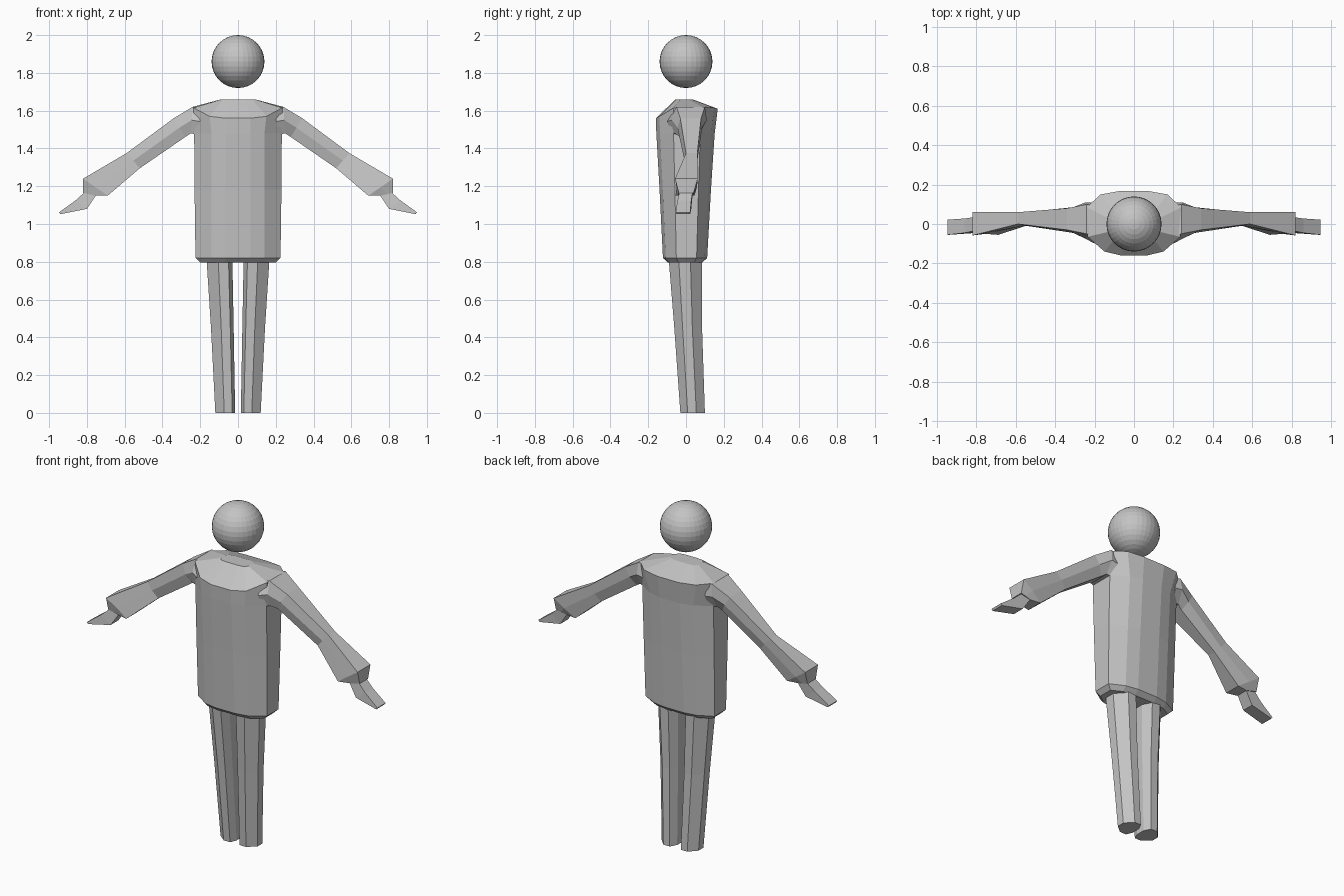
import bpy, bmesh

if "Cube" in bpy.data.objects:
    bpy.data.objects.remove(bpy.data.objects["Cube"])

grey = bpy.data.materials.new("plain grey")
grey.diffuse_color = (0.55, 0.55, 0.55, 1)
grey.use_nodes = True
grey.node_tree.nodes["Principled BSDF"].inputs["Base Color"].default_value = grey.diffuse_color


def finish(name, bm, mirror=False):
    """Turn a bmesh into a flat shaded object, optionally mirrored in x."""
    bmesh.ops.recalc_face_normals(bm, faces=bm.faces)
    mesh = bpy.data.meshes.new(name)
    bm.to_mesh(mesh)
    bm.free()
    mesh.materials.append(grey)
    ob = bpy.data.objects.new(name, mesh)
    bpy.context.collection.objects.link(ob)
    if mirror:
        ob.modifiers.new("mirror", 'MIRROR').use_mirror_merge = False
    return ob


def loft(name, rings, mirror=False):
    """Skin a list of equal-length rings and cap both ends."""
    bm = bmesh.new()
    loops = [[bm.verts.new(p) for p in r] for r in rings]
    for a, b in zip(loops, loops[1:]):
        n = len(a)
        for i in range(n):
            j = (i + 1) % n
            bm.faces.new((a[i], a[j], b[j], b[i]))
    bm.faces.new(loops[0][::-1])
    bm.faces.new(loops[-1])
    return finish(name, bm, mirror)


def both_sides(half):
    return half + [(-x, y, z) for x, y, z in reversed(half)]


# Head: floating sphere
bm = bmesh.new()
bmesh.ops.create_uvsphere(bm, u_segments=32, v_segments=16, radius=0.14)
bmesh.ops.translate(bm, verts=bm.verts, vec=(0, 0, 1.86))
finish("head", bm)


# Coat: twelve-sided body with a turned-in hem and sloping shoulders
def coat_ring(z, wide, front, back):
    return both_sides([
        (0.065, front, z), (0.14, front * 0.88, z), (wide, front * 0.42, z),
        (wide, back * 0.5, z), (0.14, back * 0.88, z), (0.065, back, z)])


shoulders = both_sides([
    (0.065, -0.16, 1.56), (0.15, -0.14, 1.57), (0.235, -0.065, 1.615),
    (0.24, 0.085, 1.62), (0.17, 0.15, 1.615), (0.07, 0.168, 1.61)])
neck = both_sides([
    (0.04, -0.055, 1.66), (0.075, -0.05, 1.66), (0.09, -0.03, 1.66),
    (0.09, 0.01, 1.66), (0.075, 0.03, 1.66), (0.04, 0.035, 1.66)])
loft("coat", [
    coat_ring(0.795, 0.20, -0.095, 0.085),
    coat_ring(0.82, 0.225, -0.122, 0.112),
    coat_ring(1.18, 0.23, -0.14, 0.132),
    coat_ring(1.48, 0.232, -0.157, 0.152),
    shoulders, neck])


# Sleeves: six-sided, narrow at the elbow, flaring at the cuff
def arm_ring(top, low, top_y, mid_y, low_y):
    mx, mz = (top[0] + low[0]) / 2, (top[1] + low[1]) / 2
    return [(top[0], top_y[0], top[1]), (top[0], top_y[1], top[1]),
            (mx, mid_y[1], mz),
            (low[0], low_y[1], low[1]), (low[0], low_y[0], low[1]),
            (mx, mid_y[0], mz)]


loft("sleeve", [
    arm_ring((0.20, 1.615), (0.20, 1.47), (-0.05, 0.09), (-0.10, 0.11), (-0.07, 0.08)),
    arm_ring((0.24, 1.62), (0.25, 1.48), (-0.05, 0.10), (-0.075, 0.11), (-0.06, 0.07)),
    arm_ring((0.34, 1.56), (0.28, 1.46), (-0.03, 0.08), (-0.045, 0.085), (-0.03, 0.06)),
    arm_ring((0.59, 1.375), (0.52, 1.295), (0.0, 0.06), (-0.008, 0.06), (0.0, 0.05)),
    arm_ring((0.82, 1.24), (0.69, 1.15), (-0.058, 0.062), (-0.05, 0.058), (-0.055, 0.045)),
    arm_ring((0.82, 1.165), (0.755, 1.15), (-0.038, 0.04), (-0.04, 0.04), (-0.038, 0.036)),
], mirror=True)

# Hands: flat mitts tapering to a thin edge
loft("hand", [
    [(x, y, z) for x, z, y in ((0.81, 1.17, -0.035), (0.81, 1.17, 0.035),
                               (0.75, 1.155, 0.035), (0.75, 1.155, -0.035))],
    [(x, y, z) for x, z, y in ((0.86, 1.125, -0.045), (0.86, 1.125, 0.028),
                               (0.80, 1.08, 0.028), (0.80, 1.08, -0.045))],
    [(x, y, z) for x, z, y in ((0.947, 1.062, -0.055), (0.947, 1.062, 0.022),
                               (0.94, 1.052, 0.022), (0.94, 1.052, -0.055))],
], mirror=True)

# Legs: eight-sided tapering tubes, leaning back towards the feet
SECTION = [(1, 0.3), (1, 0.65), (0.6, 1), (0.2, 1),
           (0, 0.7), (0, 0.3), (0.15, 0), (0.55, 0)]


def leg_ring(z, x0, x1, y0, y1):
    return [(x0 + u * (x1 - x0), y0 + v * (y1 - y0), z) for u, v in SECTION]


loft("leg", [
    leg_ring(0.0, 0.015, 0.12, -0.03, 0.10),
    leg_ring(0.45, 0.023, 0.143, -0.062, 0.085),
    leg_ring(0.82, 0.03, 0.167, -0.092, 0.085),
], mirror=True)
